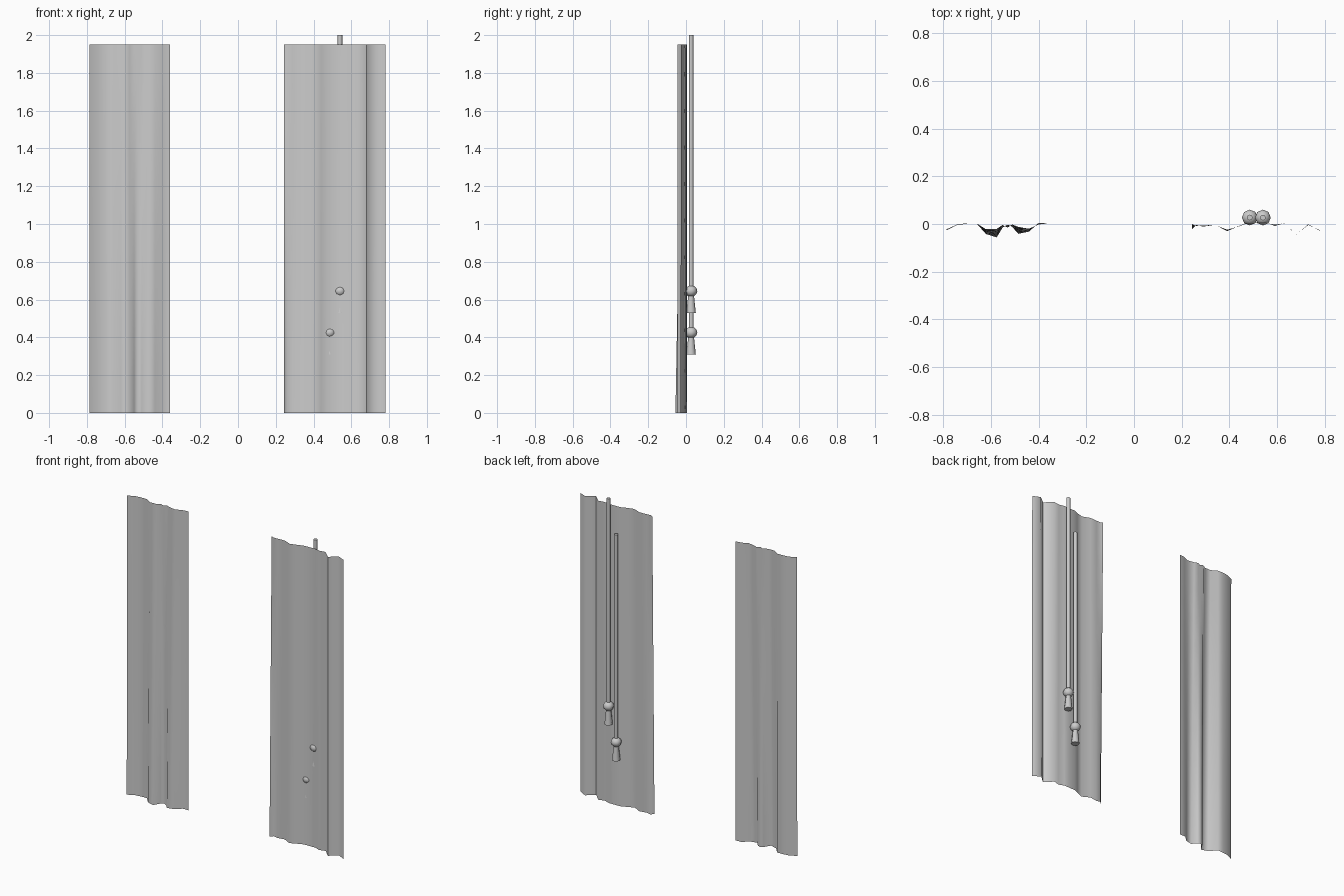
import bpy, bmesh, math

if "Cube" in bpy.data.objects:
    bpy.data.objects.remove(bpy.data.objects["Cube"])

HEIGHT = 1.95
ROWS = 10


def make_object(name, bm, angle):
    mesh = bpy.data.meshes.new(name)
    bm.to_mesh(mesh)
    bm.free()
    ob = bpy.data.objects.new(name, mesh)
    bpy.context.collection.objects.link(ob)
    bpy.ops.object.select_all(action='DESELECT')
    ob.select_set(True)
    bpy.context.view_layer.objects.active = ob
    bpy.ops.object.shade_smooth_by_angle(angle=math.radians(angle))
    return ob


def curtain(name, folds):
    """Cloth sheet lofted between bottom and top folds: (x, y_bottom, y_top)."""
    bm = bmesh.new()
    rows = []
    for i in range(ROWS + 1):
        t = i / ROWS
        rows.append([bm.verts.new((x, yb + (yt - yb) * t, HEIGHT * t))
                     for x, yb, yt in folds])
    for a, b in zip(rows, rows[1:]):
        for j in range(len(folds) - 1):
            bm.faces.new((a[j], a[j + 1], b[j + 1], b[j]))
    return make_object(name, bm, 80)


def lathe(name, profile, x, y, z, sides=8):
    """Closed revolved part from (radius, height) points."""
    bm = bmesh.new()
    rings = []
    for r, h in profile:
        rings.append([bm.verts.new((x + r * math.cos(2 * math.pi * k / sides),
                                    y + r * math.sin(2 * math.pi * k / sides), z + h))
                      for k in range(sides)])
    for a, b in zip(rings, rings[1:]):
        for k in range(sides):
            n = (k + 1) % sides
            bm.faces.new((a[k], a[n], b[n], b[k]))
    bm.faces.new(rings[0][::-1])
    bm.faces.new(rings[-1])
    return make_object(name, bm, 50)


# Curtain panels
curtain("left_curtain", [
    (-0.785, -0.026, -0.022), (-0.74, -0.004, -0.002), (-0.70, 0.001, 0.003),
    (-0.66, 0.003, 0.003), (-0.62, -0.042, -0.022), (-0.575, -0.056, -0.020),
    (-0.55, -0.014, -0.004), (-0.53, -0.003, -0.015), (-0.51, -0.012, -0.002),
    (-0.485, -0.041, -0.012), (-0.44, -0.032, -0.020), (-0.40, 0.004, -0.002),
    (-0.36, 0.003, 0.003)])
curtain("right_curtain", [
    (0.243, -0.022, 0.000), (0.26, -0.004, -0.008), (0.29, -0.011, -0.006),
    (0.34, -0.003, -0.004), (0.39, -0.030, -0.024), (0.44, -0.008, -0.010),
    (0.47, 0.004, 0.002), (0.52, 0.006, 0.004), (0.555, 0.006, 0.004),
    (0.59, -0.008, -0.003), (0.63, 0.004, 0.003), (0.68, -0.045, -0.044),
    (0.73, -0.001, -0.004), (0.78, -0.029, -0.026)])

# Pull cords, each with a bead and a flared tassel
for label, x, z in (("long", 0.54, 0.645), ("low", 0.485, 0.425)):
    y = 0.027
    lathe(label + "_cord", [(0.012, 0), (0.012, 2.0 - 0.645)], x, y, z)
    bead = [(0.033 * math.sin(math.pi * max(i, 0.02) / 6),
             -0.03 * math.cos(math.pi * i / 6)) for i in range(6)]
    bead.append((0.002, 0.03))
    lathe(label + "_cord_bead", bead, x, y, z)
    lathe(label + "_cord_tassel", [(0.025, -0.117), (0.015, -0.02)], x, y, z)
